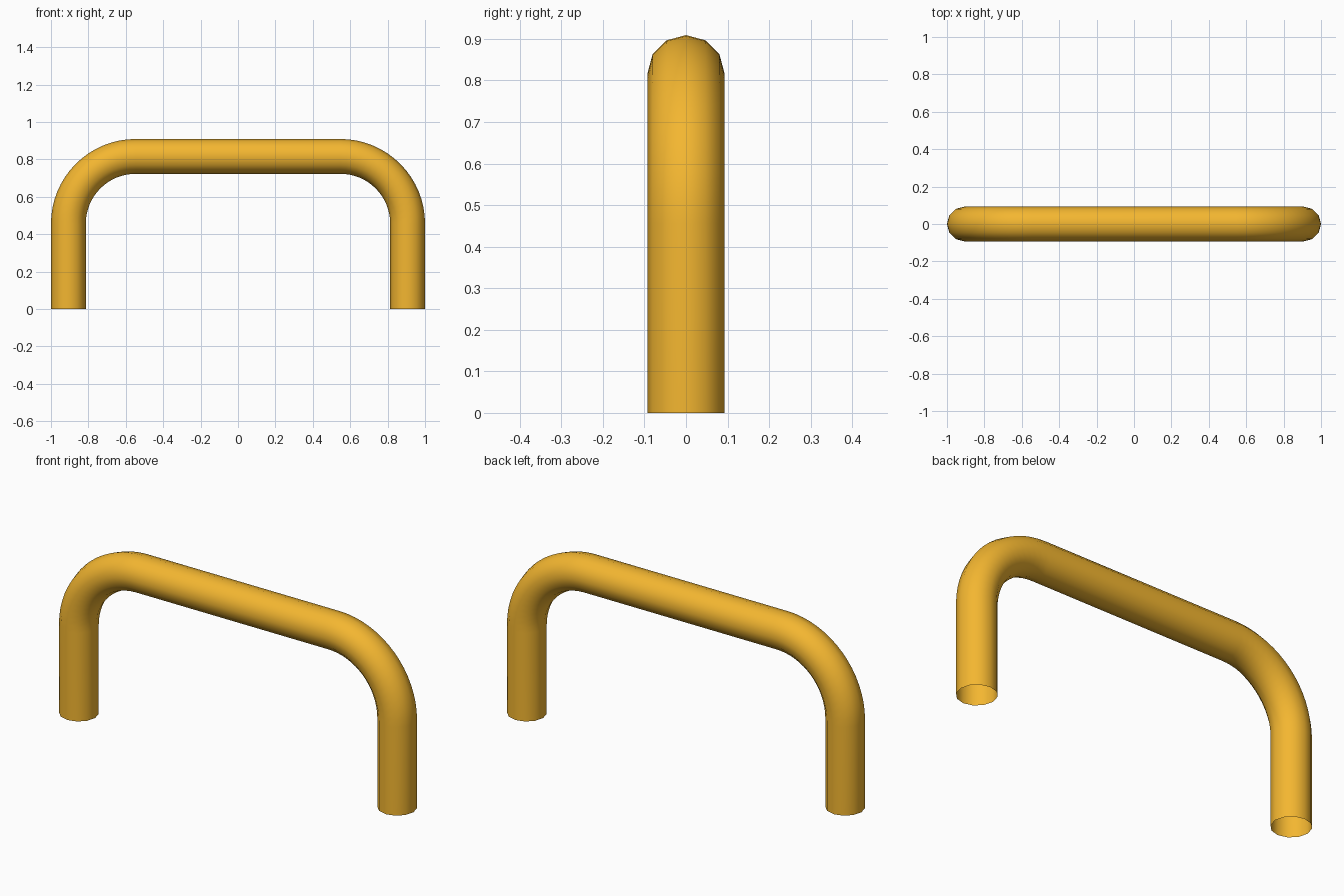
import bpy, bmesh
from math import sin, cos, pi

if "Cube" in bpy.data.objects:
    bpy.data.objects.remove(bpy.data.objects["Cube"])

RADIUS = 0.093      # tube radius
SIDES = 12
BEND = 0.36         # centreline bend radius
LEG_X = 1 - RADIUS
TOP_Z = 0.909 - RADIUS
STEPS = 16

# Centreline stations: (x, z, angle of the outward direction)
right = [(LEG_X, 0.0, 0.0)]
for i in range(STEPS + 1):
    a = pi / 2 * i / STEPS
    right.append((LEG_X - BEND + BEND * cos(a), TOP_Z - BEND + BEND * sin(a), a))
path = right + [(-x, z, pi - a) for x, z, a in reversed(right)]

# Sweep an open-ended round section along the centreline
bm = bmesh.new()
rings = []
for x, z, a in path:
    ring = []
    for k in range(SIDES):
        t = 2 * pi * k / SIDES
        r = RADIUS * cos(t)
        ring.append(bm.verts.new((x + r * cos(a), RADIUS * sin(t), z + r * sin(a))))
    rings.append(ring)
for r0, r1 in zip(rings, rings[1:]):
    for k in range(SIDES):
        n = (k + 1) % SIDES
        f = bm.faces.new((r0[k], r0[n], r1[n], r1[k]))
        f.smooth = True
bm.normal_update()
# Make the faces point outward
f = bm.faces[:][0]
if f.normal.dot(f.calc_center_median() - rings[0][0].co.lerp(rings[0][SIDES // 2].co, 0.5)) < 0:
    bmesh.ops.reverse_faces(bm, faces=bm.faces[:])

mesh = bpy.data.meshes.new("tube_handle")
bm.to_mesh(mesh)
bm.free()
handle = bpy.data.objects.new("tube_handle", mesh)
bpy.context.collection.objects.link(handle)

# Yellow paint
paint = bpy.data.materials.new("yellow_paint")
paint.diffuse_color = (0.9, 0.47, 0.03, 1)
paint.use_nodes = True
paint.node_tree.nodes["Principled BSDF"].inputs["Base Color"].default_value = paint.diffuse_color
mesh.materials.append(paint)
